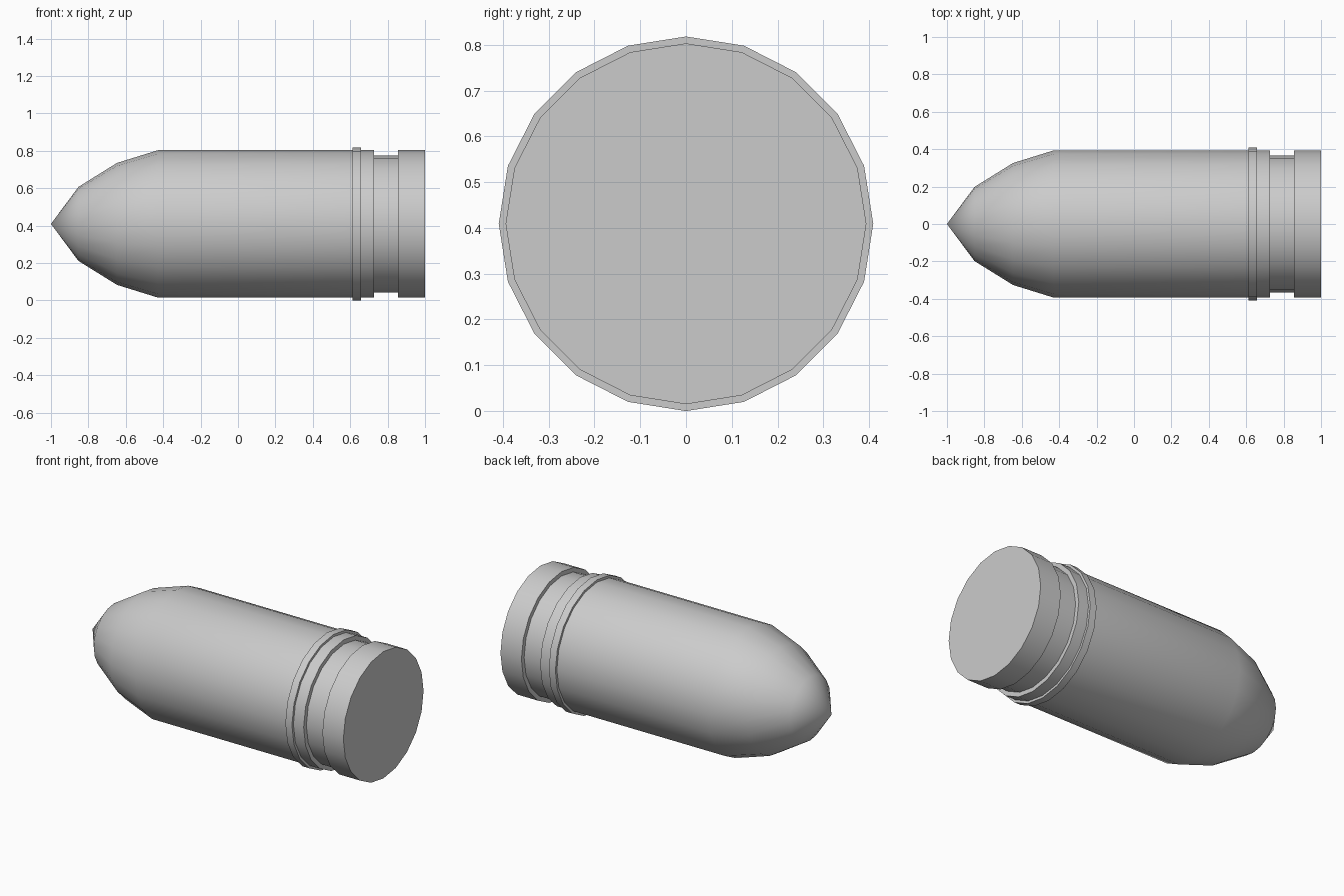
import bpy, bmesh, math

if "Cube" in bpy.data.objects:
    bpy.data.objects.remove(bpy.data.objects["Cube"])

SIDES = 20
AXIS_Z = 0.409  # height of the long axis


def lathe(name, profile, closed=False):
    """Spin (x, radius) points around the long axis; radius 0 makes a tip."""
    bm = bmesh.new()
    rings = []
    for x, r in profile:
        if r == 0:
            rings.append([bm.verts.new((x, 0, AXIS_Z))] * SIDES)
            continue
        angles = [2 * math.pi * i / SIDES for i in range(SIDES)]
        rings.append([bm.verts.new((x, r * math.sin(a), AXIS_Z + r * math.cos(a)))
                      for a in angles])
    pairs = list(zip(rings, rings[1:]))
    if closed:
        pairs.append((rings[-1], rings[0]))
    else:
        bm.faces.new(rings[-1])  # flat base
    for a, b in pairs:
        for i in range(SIDES):
            j = (i + 1) % SIDES
            corners = dict.fromkeys((a[i], a[j], b[j], b[i]))
            bm.faces.new(list(corners))
    bmesh.ops.recalc_face_normals(bm, faces=bm.faces[:])
    mesh = bpy.data.meshes.new(name)
    bm.to_mesh(mesh)
    bm.free()
    obj = bpy.data.objects.new(name, mesh)
    bpy.context.collection.objects.link(obj)
    bpy.ops.object.select_all(action='DESELECT')
    bpy.context.view_layer.objects.active = obj
    obj.select_set(True)
    bpy.ops.object.shade_smooth_by_angle(angle=math.radians(30))
    return obj


# Pointed nose, straight body, recessed groove and flat base
lathe("shell_body", [(-1.0, 0), (-0.853, 0.198), (-0.647, 0.326), (-0.428, 0.394),
                     (0.727, 0.394), (0.727, 0.367), (0.856, 0.367),
                     (0.856, 0.394), (1.0, 0.394)])

# Raised band around the body
lathe("raised_band", [(0.612, 0.385), (0.612, 0.409), (0.657, 0.409), (0.657, 0.385)],
      closed=True)
